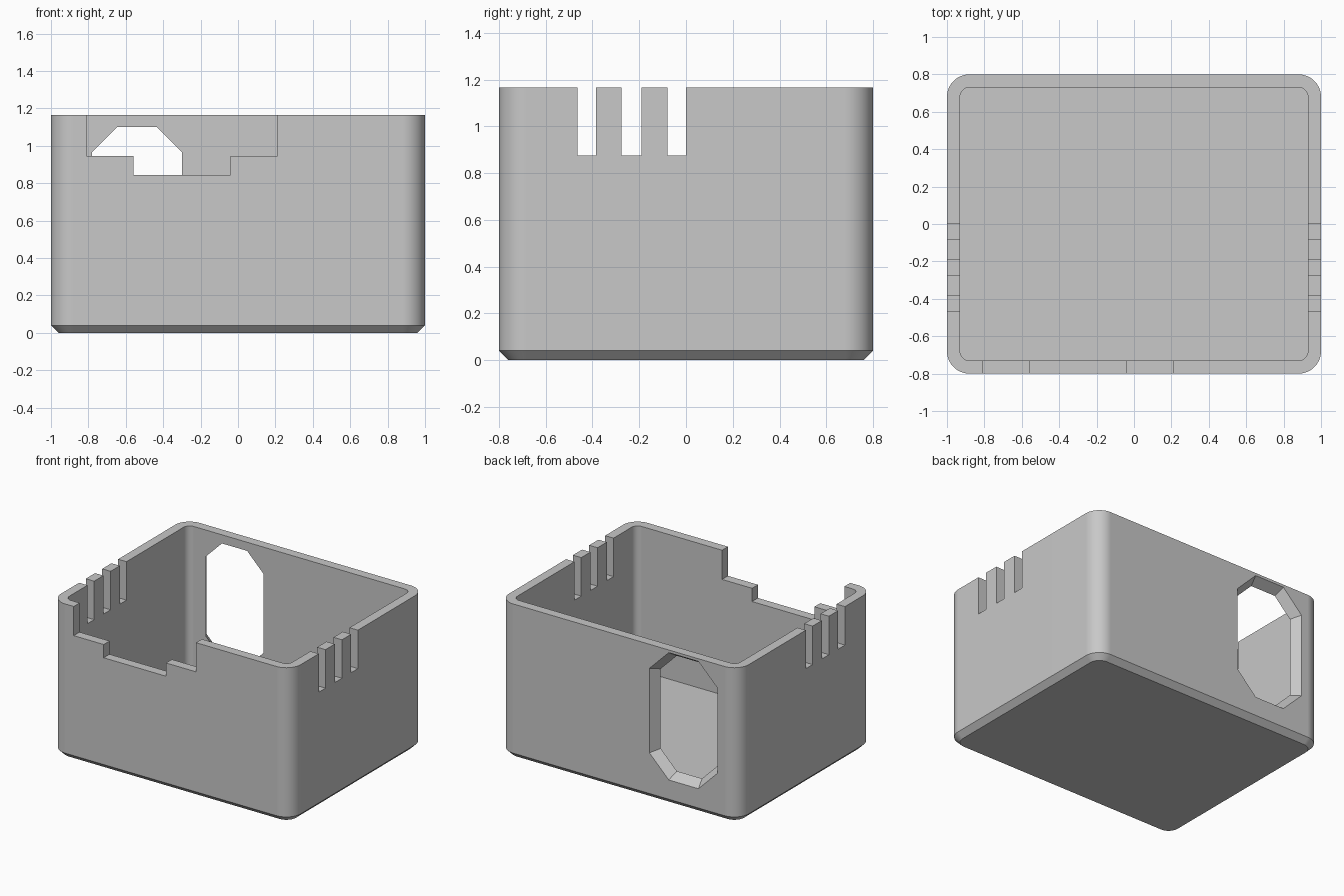
import bpy, bmesh, math

if "Cube" in bpy.data.objects:
    bpy.data.objects.remove(bpy.data.objects["Cube"], do_unlink=True)

HX, HY, HEIGHT = 1.0, 0.8, 1.165
WALL, FLOOR = 0.07, 0.075

grey = bpy.data.materials.new("plain grey")
grey.use_nodes = True
grey.diffuse_color = (0.58, 0.58, 0.58, 1)
grey.node_tree.nodes["Principled BSDF"].inputs["Base Color"].default_value = grey.diffuse_color


def rounded_rect(inset, radius, z, steps=10):
    """Points of a rounded rectangle, counter-clockwise from above."""
    pts = []
    for quarter, (sx, sy) in enumerate([(1, 1), (-1, 1), (-1, -1), (1, -1)]):
        for i in range(steps + 1):
            a = (quarter + i / steps) * math.pi / 2
            pts.append((sx * (HX - inset - radius) + radius * math.cos(a),
                        sy * (HY - inset - radius) + radius * math.sin(a), z))
    return pts


def octagon(grow, y):
    """Tall window outline with cut corners, widened by grow."""
    cx, cz = -0.54, 0.665
    w, h = 0.24 + grow, 0.435 + grow
    c = 0.135 + grow * (2 - math.sqrt(2))
    corners = [(w, h - c), (w - c, h), (c - w, h), (-w, h - c),
               (-w, c - h), (c - w, -h), (w - c, -h), (w, c - h)]
    return [(cx + x, y, cz + z) for x, z in corners]


def loft(name, rings):
    """Join successive rings into a closed solid."""
    bm = bmesh.new()
    loops = [[bm.verts.new(p) for p in ring] for ring in rings]
    for a, b in zip(loops, loops[1:]):
        for i in range(len(a)):
            j = (i + 1) % len(a)
            bm.faces.new((a[i], a[j], b[j], b[i]))
    bm.faces.new(loops[0][::-1])
    bm.faces.new(loops[-1])
    bmesh.ops.recalc_face_normals(bm, faces=bm.faces)
    mesh = bpy.data.meshes.new(name)
    bm.to_mesh(mesh)
    bm.free()
    obj = bpy.data.objects.new(name, mesh)
    bpy.context.collection.objects.link(obj)
    mesh.materials.append(grey)
    return obj


def box(name, x0, x1, y0, y1, z0, z1=1.4):
    return loft(name, [[(x0, y0, z), (x1, y0, z), (x1, y1, z), (x0, y1, z)] for z in (z0, z1)])


# Open box with chamfered base
case = loft("open_case", [
    rounded_rect(0.04, 0.08, 0),
    rounded_rect(0, 0.12, 0.04),
    rounded_rect(0, 0.12, HEIGHT),
    rounded_rect(WALL, 0.05, HEIGHT),
    rounded_rect(WALL, 0.05, FLOOR)])

# Stepped notch in the front rim
notch = [(-0.81, -0.56, 0.945), (-0.56, -0.04, 0.845), (-0.04, 0.21, 0.945)]
outline = [(notch[0][0], 1.4)]
for x0, x1, z in notch:
    outline += [(x0, z), (x1, z)]
outline.append((notch[-1][1], 1.4))
cutters = [loft("front_notch_cutter", [[(x, y, z) for x, z in outline] for y in (-1, -0.6)])]

# Vent slots through both side walls
for y0, y1 in [(-0.465, -0.385), (-0.275, -0.19), (-0.08, 0.0)]:
    cutters.append(box("vent_slot_cutter", -1.2, 1.2, y0, y1, 0.875))

# Flared window through the back wall
slope = 0.045 / WALL
cutters.append(loft("back_window_cutter", [
    octagon(0, 0.6), octagon(0, HY - WALL), octagon(0.045 + 0.02 * slope, HY + 0.02)]))

bpy.ops.object.select_all(action="DESELECT")
bpy.context.view_layer.objects.active = case
case.select_set(True)
for cutter in cutters:
    cutter.hide_render = True
    mod = case.modifiers.new("cut", "BOOLEAN")
    mod.operation = "DIFFERENCE"
    mod.solver = "EXACT"
    mod.object = cutter
    bpy.ops.object.modifier_apply(modifier=mod.name)
    bpy.data.objects.remove(cutter, do_unlink=True)

# Smooth round corners, crisp edges elsewhere
bpy.ops.object.shade_smooth_by_angle(angle=math.radians(25))
weighted = case.modifiers.new("flat_walls", "WEIGHTED_NORMAL")
weighted.keep_sharp = True
